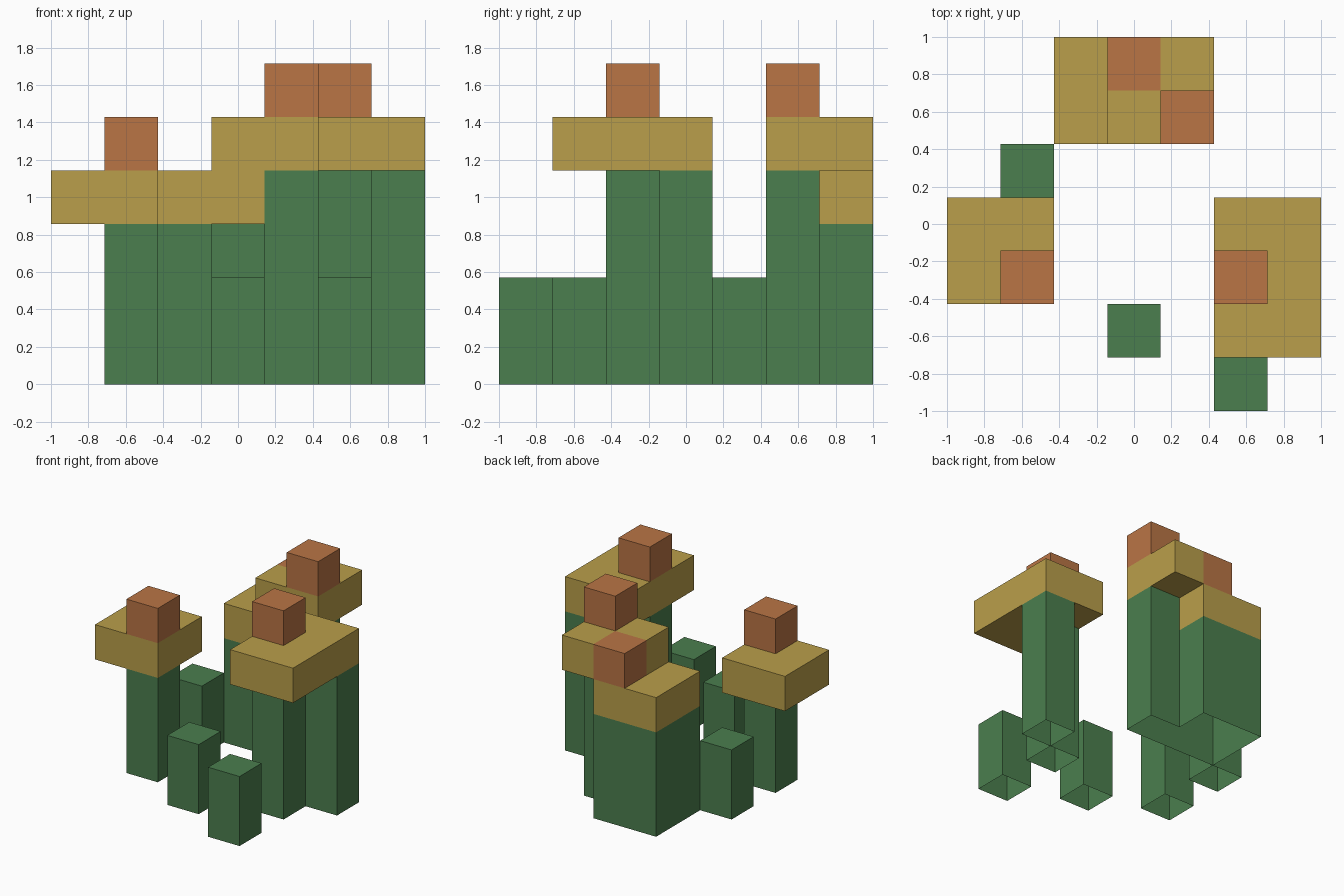
import bpy
import bmesh
from mathutils import Vector

cube = bpy.data.objects.get("Cube")
if cube:
    bpy.data.objects.remove(cube, do_unlink=True)

GRID = 7
UNIT = 2 / GRID


def material(name, rgb):
    mat = bpy.data.materials.new(name)
    mat.use_nodes = True
    mat.diffuse_color = (*rgb, 1)
    mat.node_tree.nodes["Principled BSDF"].inputs["Base Color"].default_value = (*rgb, 1)
    return mat


green = material("leaf green", (0.07, 0.21, 0.077))
gold = material("mustard gold", (0.49, 0.345, 0.069))
orange = material("clay orange", (0.49, 0.178, 0.06))


def block(x, y, z):
    """Cells of a block; each argument is a (first, last) range."""
    return {(i, j, k)
            for i in range(x[0], x[1] + 1)
            for j in range(y[0], y[1] + 1)
            for k in range(z[0], z[1] + 1)}


def column(x, y, height):
    return block((x, x), (y, y), (0, height - 1))


# Each part: name, material, occupied cells
parts = [
    # Short sprouts
    ("front_sprout", green, column(5, 0, 2)),
    ("middle_sprout", green, column(3, 1, 2)),
    ("side_sprout", green, column(1, 4, 2)),
    # Right-hand plant
    ("right_stalk", green, column(1, 2, 3)),
    ("right_cap", gold, block((0, 1), (2, 3), (3, 3))),
    ("right_bud", orange, {(1, 2, 4)}),
    # Left-hand plant on two stalks
    ("left_stalks", green, column(5, 2, 4) | column(6, 3, 4)),
    ("left_cap", gold, block((5, 6), (1, 3), (4, 4))),
    ("left_bud", orange, {(5, 2, 5)}),
    # Back clump with two overlapping caps
    ("back_stalks", green, column(2, 5, 3) | column(2, 6, 3) | column(3, 6, 3)
     | column(3, 5, 2) | column(4, 5, 4)),
    ("back_lower_cap", gold, block((2, 3), (5, 6), (3, 3))),
    ("back_upper_cap", gold, {(3, 5, 4), (4, 5, 4), (4, 6, 4)}),
    ("back_lower_bud", orange, {(3, 6, 4)}),
    ("back_upper_bud", orange, {(4, 5, 5)}),
]
filled = set().union(*(cells for _, _, cells in parts))


def build(name, mat, cells):
    """Outer skin of the cells, open where the part meets the ground."""
    bm = bmesh.new()
    for cell in sorted(cells):
        for axis in range(3):
            for side in (0, 1):
                step = list(cell)
                step[axis] += 2 * side - 1
                if tuple(step) in filled or step[2] < 0:
                    continue
                u, v = (axis + 1) % 3, (axis + 2) % 3
                corners = []
                for a, b in ((0, 0), (1, 0), (1, 1), (0, 1)):
                    p = Vector(cell)
                    p[axis] += side
                    p[u] += a
                    p[v] += b
                    corners.append(bm.verts.new(
                        (p.x * UNIT - 1, p.y * UNIT - 1, p.z * UNIT)))
                bm.faces.new(corners if side else corners[::-1])
    bmesh.ops.remove_doubles(bm, verts=bm.verts[:], dist=0.001)
    bmesh.ops.dissolve_limit(bm, angle_limit=0.01,
                             verts=bm.verts[:], edges=bm.edges[:])
    mesh = bpy.data.meshes.new(name)
    bm.to_mesh(mesh)
    bm.free()
    mesh.materials.append(mat)
    bpy.context.collection.objects.link(bpy.data.objects.new(name, mesh))


for part in parts:
    build(*part)
